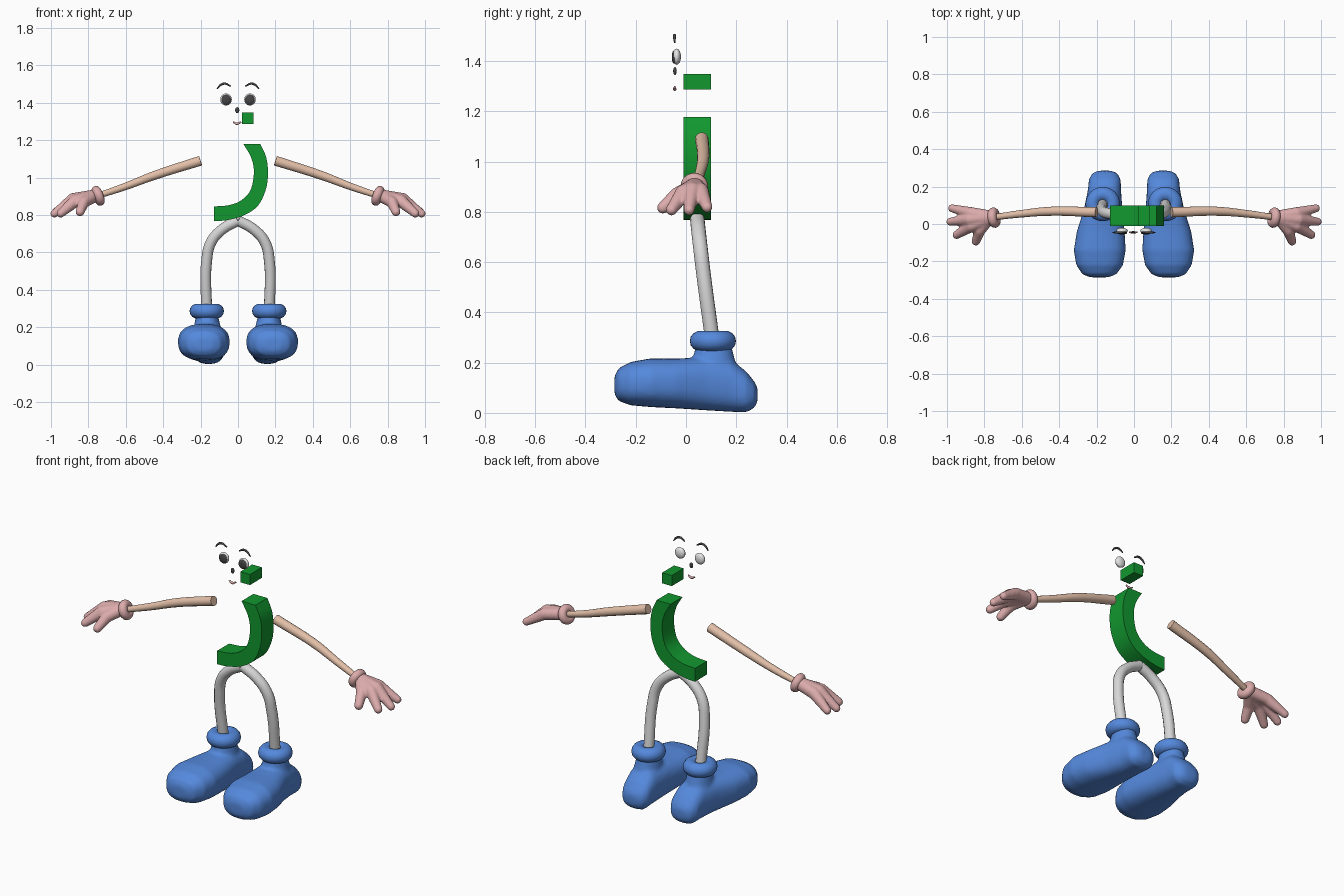
import bpy, bmesh, math
from mathutils import Vector, Matrix

if "Cube" in bpy.data.objects:
    bpy.data.objects.remove(bpy.data.objects["Cube"], do_unlink=True)


def material(name, r, g, b):
    m = bpy.data.materials.new(name)
    m.use_nodes = True
    m.diffuse_color = (r, g, b, 1)
    m.node_tree.nodes["Principled BSDF"].inputs["Base Color"].default_value = (r, g, b, 1)
    return m


GREEN = material("green", .006, .31, .028)
BLUE = material("shoe blue", .09, .25, .72)
PINK = material("glove pink", .72, .41, .41)
SKIN = material("arm skin", .76, .52, .39)
GREY = material("leg grey", .68, .68, .68)
WHITE = material("eye white", .78, .78, .78)
DARK = material("dark grey", .06, .06, .06)


def link(name, mesh, mat, mirror=False, remesh=0):
    mesh.materials.clear()
    mesh.materials.append(mat)
    mesh.shade_smooth()
    mesh.set_sharp_from_angle(angle=math.radians(40))
    ob = bpy.data.objects.new(name, mesh)
    bpy.context.collection.objects.link(ob)
    if remesh:
        r = ob.modifiers.new("Blend", 'REMESH')
        r.mode = 'VOXEL'
        r.voxel_size = remesh
        r.use_smooth_shade = True
        s = ob.modifiers.new("Soften", 'SMOOTH')
        s.factor = .5
        s.iterations = 6
    if mirror:
        ob.modifiers.new("Mirror", 'MIRROR').use_mirror_merge = False
    return ob


def from_bm(name, bm, mat, **kw):
    bmesh.ops.recalc_face_normals(bm, faces=bm.faces)
    mesh = bpy.data.meshes.new(name)
    bm.to_mesh(mesh)
    bm.free()
    return link(name, mesh, mat, **kw)


def tube(name, points, radii, mat, mirror=False):
    """Round tube through points, with a radius at each point."""
    cu = bpy.data.curves.new(name, 'CURVE')
    cu.dimensions = '3D'
    cu.bevel_depth = 1
    cu.bevel_resolution = 5
    cu.resolution_u = 10
    cu.use_fill_caps = True
    sp = cu.splines.new('BEZIER')
    sp.bezier_points.add(len(points) - 1)
    for bp, p, r in zip(sp.bezier_points, points, radii):
        bp.co = p
        bp.radius = r
        bp.handle_left_type = bp.handle_right_type = 'AUTO'
    tmp = bpy.data.objects.new("path", cu)
    bpy.context.collection.objects.link(tmp)
    dg = bpy.context.evaluated_depsgraph_get()
    mesh = bpy.data.meshes.new_from_object(tmp.evaluated_get(dg))
    bpy.data.objects.remove(tmp, do_unlink=True)
    return link(name, mesh, mat, mirror)


def ball(bm, centre, size, seg=16):
    mat = Matrix.Translation(centre) @ Matrix.Diagonal((*size, 1))
    bmesh.ops.create_uvsphere(bm, u_segments=seg, v_segments=seg // 2 + 2, radius=1, matrix=mat)


def ellipsoid(name, centre, size, mat, mirror=False):
    bm = bmesh.new()
    ball(bm, centre, size, 24)
    return from_bm(name, bm, mat, mirror=mirror)


def bridge(bm, rings, closed=False):
    n = len(rings[0])
    pairs = list(zip(rings, rings[1:])) + ([(rings[-1], rings[0])] if closed else [])
    for a, b in pairs:
        for i in range(n):
            bm.faces.new((a[i], a[(i + 1) % n], b[(i + 1) % n], b[i]))
    if not closed:
        bm.faces.new(rings[0])
        bm.faces.new(rings[-1])


def ring_cuff(name, centre, major, minor, axis, mat, squash=1):
    """Torus around the given axis, mirrored to both sides."""
    bm = bmesh.new()
    rot = Vector(axis).to_track_quat('Z', 'Y').to_matrix()
    rings = []
    for i in range(32):
        a = math.tau * i / 32
        ring = []
        for j in range(14):
            b = math.tau * j / 14
            d = major + minor * math.cos(b)
            p = Vector((d * math.cos(a), d * math.sin(a), minor * squash * math.sin(b)))
            ring.append(bm.verts.new(Vector(centre) + rot @ p))
        rings.append(ring)
    bridge(bm, rings, closed=True)
    return from_bm(name, bm, mat, mirror=True)


def smooth_line(pts, steps=7):
    """Catmull-Rom line through 2D points."""
    pts = [Vector(p) for p in pts]
    ext = [2 * pts[0] - pts[1]] + pts + [2 * pts[-1] - pts[-2]]
    out = []
    for a, b, c, d in zip(ext, ext[1:], ext[2:], ext[3:]):
        for k in range(steps):
            t = k / steps
            out.append(.5 * (2 * b + (c - a) * t + (2 * a - 5 * b + 4 * c - d) * t * t
                             + (3 * b - a - 3 * c + d) * t ** 3))
    return out + [pts[-1]]


def slab(name, outline, y0, y1, mat):
    """Front outline extruded in depth."""
    bm = bmesh.new()
    face = bm.faces.new([bm.verts.new((x, y0, z)) for x, z in outline])
    new = bmesh.ops.extrude_face_region(bm, geom=[face])["geom"]
    bmesh.ops.translate(bm, vec=(0, y1 - y0, 0),
                        verts=[v for v in new if isinstance(v, bmesh.types.BMVert)])
    return from_bm(name, bm, mat)


# Curved body and the floating block above it
inner = [(.03, 1.178), (.07, 1.107), (.085, 1.03), (.068, .935), (.02, .88), (-.045, .853), (-.128, .845)]
outer = [(-.128, .767), (-.06, .772), (.03, .797), (.107, .85), (.15, .94), (.16, 1.03), (.15, 1.11), (.12, 1.178)]
slab("curved_body", smooth_line(inner) + smooth_line(outer), -.01, .1, GREEN)
slab("floating_block", [(.022, 1.286), (.084, 1.286), (.084, 1.348), (.022, 1.348)], -.01, .1, GREEN)

# Face
ellipsoid("eyes", (.064, -.037, 1.417), (.031, .017, .032), WHITE, True)
ellipsoid("pupils", (.063, -.047, 1.416), (.026, .0095, .027), DARK, True)
ellipsoid("nose", (-.004, -.044, 1.36), (.011, .007, .016), DARK)
tube("eyebrows", [(.04, -.045, 1.488), (.07, -.046, 1.502), (.094, -.046, 1.494), (.112, -.045, 1.473)],
     [.004, .006, .006, .003], DARK, True)
tube("mouth", [(-.026, -.044, 1.297), (-.005, -.045, 1.288), (.017, -.044, 1.297)],
     [.004, .007, .004], PINK)

# Arms
tube("arms", [(.2, .063, 1.09), (.45, .068, 1.01), (.6, .055, .953), (.75, .036, .902)],
     [.027, .024, .02, .016], SKIN, True)
ring_cuff("glove_cuffs", (.748, .034, .902), .031, .024, (1, -.15, -.38), PINK)

# Gloves: chains of balls blended into one skin
fingers = [
    [(.77, .04, .9, .034), (.87, .058, .882, .033), (.973, .084, .818, .022)],
    [(.77, .035, .9, .036), (.88, .025, .883, .035), (.982, .012, .807, .022)],
    [(.77, .03, .9, .034), (.87, -.01, .875, .034), (.948, -.058, .808, .023)],
    [(.78, .025, .895, .034), (.825, -.035, .867, .031), (.845, -.092, .816, .024)],
]
bm = bmesh.new()
for chain in fingers:
    for a, b in zip(chain, chain[1:]):
        for k in range(11):
            *p, r = Vector(a).lerp(Vector(b), k / 10)
            ball(bm, p, (r, r, r), 14)
from_bm("gloves", bm, PINK, mirror=True, remesh=.006)

# Legs
tube("legs", [(0, .045, .77), (.085, .05, .722), (.145, .058, .652), (.168, .07, .55), (.168, .105, .29)],
     [.029] * 5, GREY, True)

# Shoes: lofted foot (y, bottom, top, centre x, half width) plus an ankle
foot = [
    (-.285, .075, .145, .185, .05), (-.268, .047, .178, .185, .092), (-.22, .03, .203, .184, .125),
    (-.14, .023, .217, .183, .139), (-.04, .018, .216, .178, .128), (.08, .01, .222, .165, .103),
    (.18, .004, .212, .158, .089), (.24, .002, .165, .156, .085), (.272, .02, .125, .156, .066),
    (.285, .045, .1, .156, .035),
]
bm = bmesh.new()
rings = []
for y, lo, hi, cx, hw in foot:
    ring = []
    for i in range(28):
        a = math.tau * i / 28
        c, s = math.cos(a), math.sin(a)
        x = cx + hw * math.copysign(abs(c) ** .8, c)
        z = (lo + hi) / 2 + (hi - lo) / 2 * math.copysign(abs(s) ** .8, s)
        ring.append(bm.verts.new((x, y, z)))
    rings.append(ring)
bridge(bm, rings)
bmesh.ops.create_cone(bm, cap_ends=True, segments=28, radius1=.105, radius2=.068, depth=.15,
                      matrix=Matrix.Translation((.165, .11, .205)) @ Matrix.Diagonal((.82, 1, 1, 1)))
from_bm("shoes", bm, BLUE, mirror=True, remesh=.01)
ring_cuff("shoe_cuffs", (.167, .107, .286), .052, .04, (0, 0, 1), BLUE)
